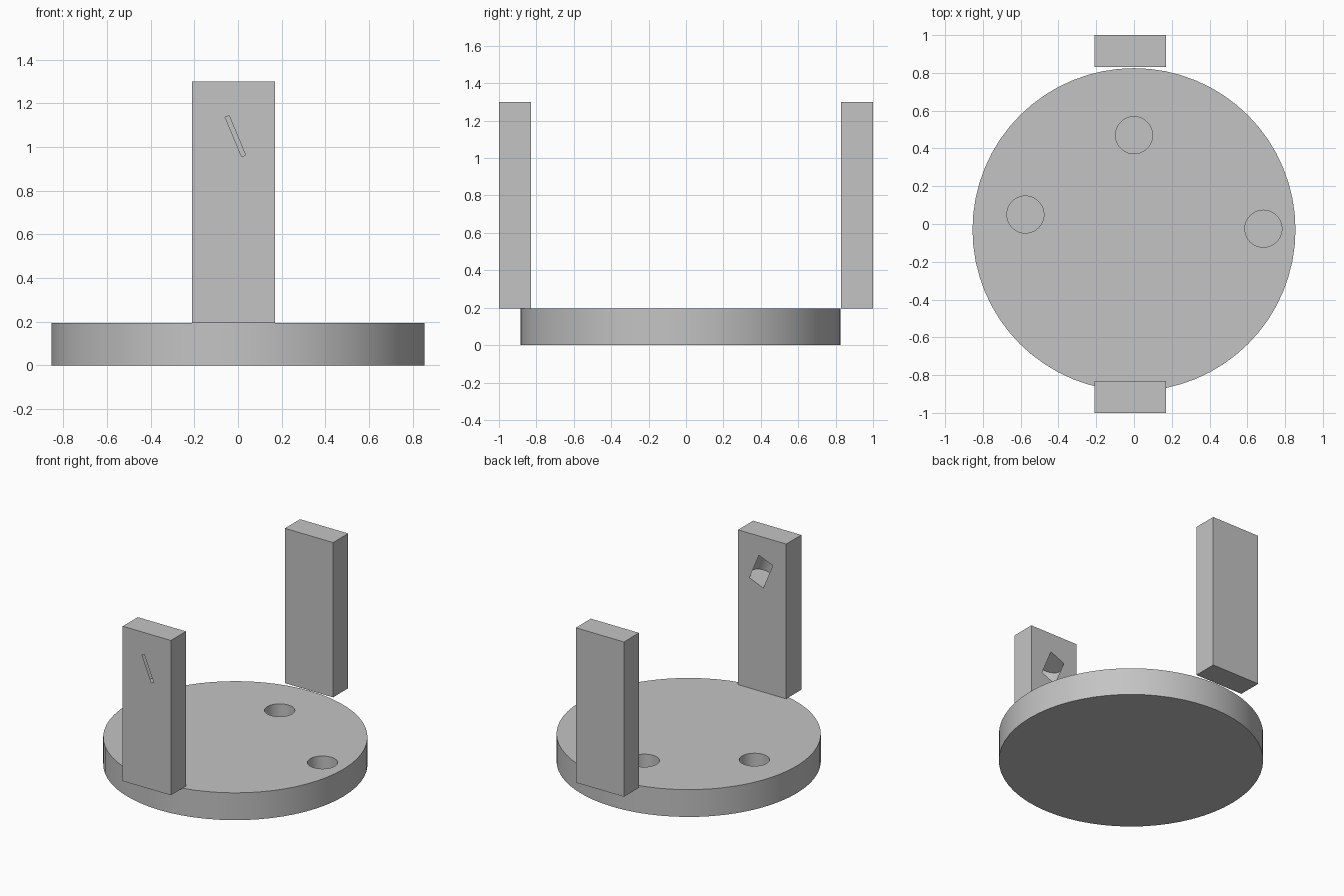
import bpy
from mathutils import Vector, Matrix

default_cube = bpy.data.objects.get("Cube")
if default_cube:
    bpy.data.objects.remove(default_cube, do_unlink=True)

grey = bpy.data.materials.new("plain grey")
grey.use_nodes = True
grey.diffuse_color = (0.55, 0.55, 0.55, 1)
grey.node_tree.nodes["Principled BSDF"].inputs["Base Color"].default_value = (0.55, 0.55, 0.55, 1)


def cylinder(name, radius, depth, centre, sides=64, axis=(0, 0, 1)):
    bpy.ops.mesh.primitive_cylinder_add(vertices=sides, radius=radius, depth=depth)
    obj = bpy.context.object
    obj.name = name
    turn = Vector((0, 0, 1)).rotation_difference(Vector(axis)).to_matrix().to_4x4()
    obj.data.transform(Matrix.Translation(centre) @ turn)
    obj.data.materials.append(grey)
    return obj


def post(name, y):
    bpy.ops.mesh.primitive_cube_add(size=1)
    obj = bpy.context.object
    obj.name = name
    obj.data.transform(Matrix.Translation((-0.02, y, 0.7475))
                       @ Matrix.Diagonal((0.38, 0.17, 1.105, 1)))
    obj.data.materials.append(grey)
    return obj


def cut(target, cutter):
    mod = target.modifiers.new("cut " + cutter.name, "BOOLEAN")
    mod.operation = "DIFFERENCE"
    mod.solver = "EXACT"
    mod.object = cutter
    bpy.context.view_layer.objects.active = target
    bpy.ops.object.modifier_apply(modifier=mod.name)
    bpy.data.objects.remove(cutter, do_unlink=True)


def smooth(obj):
    bpy.ops.object.select_all(action="DESELECT")
    obj.select_set(True)
    bpy.context.view_layer.objects.active = obj
    bpy.ops.object.shade_smooth_by_angle()


# Round base with three blind holes in its top
TOP = 0.195
HOLE_DEPTH = 0.12
base = cylinder("base", 0.855, TOP, (0, -0.03, TOP / 2))
for i, (x, y) in enumerate([(0, 0.47), (-0.575, 0.05), (0.685, -0.025)]):
    cut(base, cylinder(f"hole_{i}", 0.098, HOLE_DEPTH * 2, (x, y, TOP), 48))
smooth(base)

# Upright posts standing at the front and back edges
front_post = post("front_post", -0.915)
back_post = post("back_post", 0.915)

# Slanted round pocket in the front post, just breaking through its outer face
cut(front_post, cylinder("pocket", 0.0955, 0.196, (-0.012, -0.905, 1.05), 64, (0.075, 0, -0.18)))
smooth(front_post)
